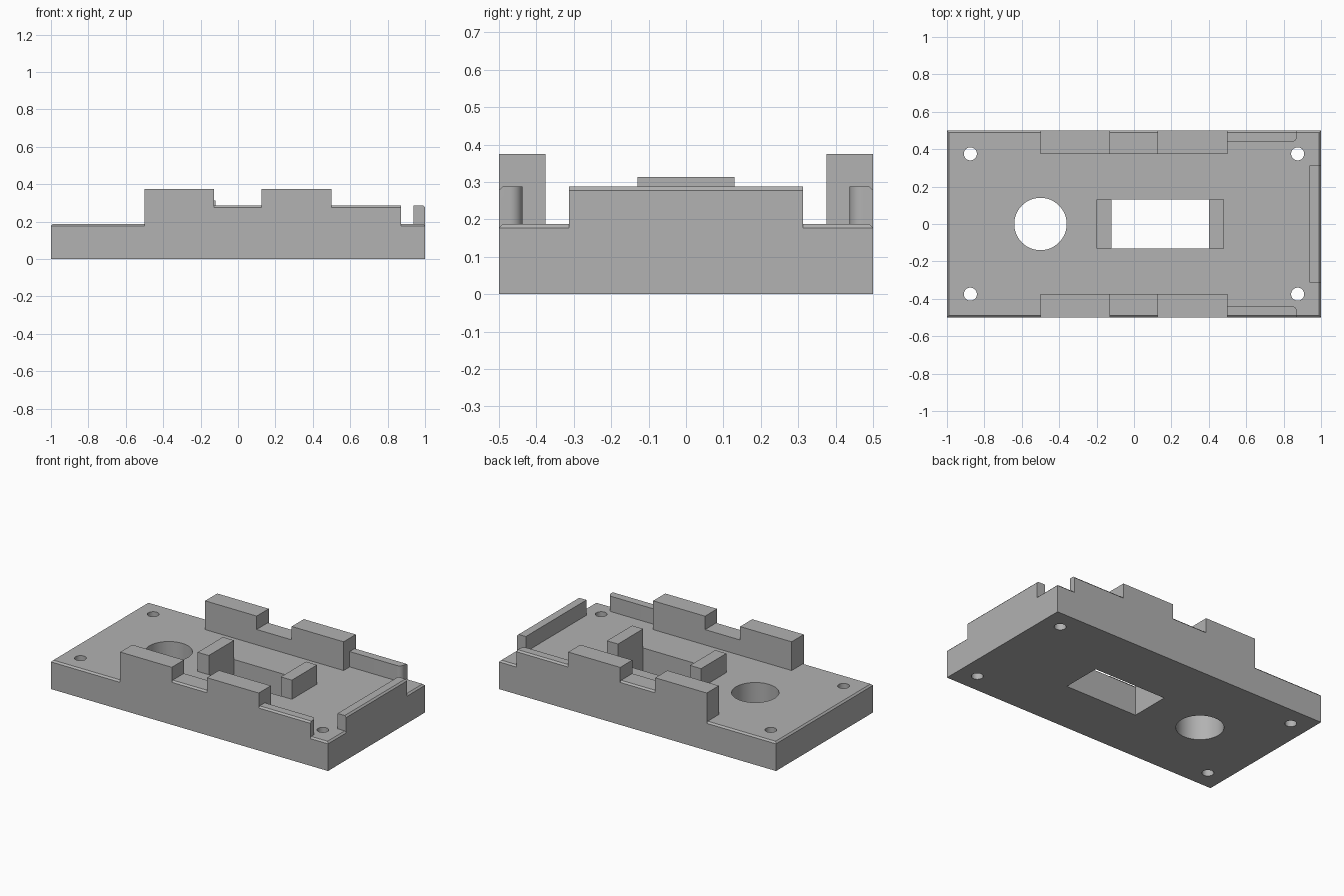
import bpy, bmesh, math

if "Cube" in bpy.data.objects:
    bpy.data.objects.remove(bpy.data.objects["Cube"])

TOP, CH = 0.1875, 0.0105          # plate height, chamfer size
SILL, BLOCK, PEG = 0.2875, 0.375, 0.3125

gray = bpy.data.materials.new("plain gray")
gray.diffuse_color = (0.445, 0.445, 0.445, 1)
gray.use_nodes = True
gray.node_tree.nodes["Principled BSDF"].inputs["Base Color"].default_value = gray.diffuse_color


def prism(name, outline, z0, z1, chamfer=None):
    """Extrude a plan outline; chamfer(v) picks the top edges to cut."""
    bm = bmesh.new()
    face = bm.faces.new([bm.verts.new((x, y, z0)) for x, y in outline])
    up = bmesh.ops.extrude_face_region(bm, geom=[face])["geom"]
    bmesh.ops.translate(bm, vec=(0, 0, z1 - z0),
                        verts=[g for g in up if isinstance(g, bmesh.types.BMVert)])
    if chamfer:
        edges = [e for e in bm.edges
                 if all(v.co.z > z1 - 1e-4 and chamfer(v.co) for v in e.verts)]
        bmesh.ops.bevel(bm, geom=edges, offset=CH, segments=1, affect='EDGES')
    bmesh.ops.recalc_face_normals(bm, faces=bm.faces)
    me = bpy.data.meshes.new(name)
    bm.to_mesh(me)
    bm.free()
    me.materials.append(gray)
    ob = bpy.data.objects.new(name, me)
    bpy.context.collection.objects.link(ob)
    return ob


def rect(x0, x1, y0, y1):
    return [(x0, y0), (x1, y0), (x1, y1), (x0, y1)]


def circle(x, y, r, n):
    return [(x + r * math.cos(2 * math.pi * i / n),
             y + r * math.sin(2 * math.pi * i / n)) for i in range(n)]


def apply_modifier(ob, mod):
    bpy.context.view_layer.objects.active = ob
    bpy.ops.object.modifier_apply(modifier=mod.name)


def mirror_y(ob):
    mod = ob.modifiers.new("mirror", 'MIRROR')
    mod.use_axis = (False, True, False)
    mod.use_mirror_merge = False
    apply_modifier(ob, mod)


def outer_y(co):
    return co.y > 0.499


# Base plate with chamfered rim
plate = prism("base_plate", rect(-1, 1, -0.5, 0.5), 0, TOP, lambda co: True)

# Screw holes, round opening and rectangular window
holes = [circle(sx * 0.875, sy * 0.375, 0.035, 32) for sx in (-1, 1) for sy in (-1, 1)]
holes += [circle(-0.5, 0, 0.14, 64), rect(-0.12, 0.4, -0.13, 0.13)]
for outline in holes:
    cutter = prism("hole_cutter", outline, -0.1, 0.4)
    cutter.hide_render = True
    mod = plate.modifiers.new("hole", 'BOOLEAN')
    mod.operation, mod.solver, mod.object = 'DIFFERENCE', 'EXACT', cutter
    apply_modifier(plate, mod)
    bpy.data.objects.remove(cutter)

# Tall side blocks, with a lower sill between them
z_wall = TOP - CH
mirror_y(prism("left_side_blocks", rect(-0.5, -0.128, 0.375, 0.5), z_wall, BLOCK))
mirror_y(prism("right_side_blocks", rect(0.125, 0.5, 0.375, 0.5), z_wall, BLOCK))
mirror_y(prism("middle_sills", rect(-0.128, 0.125, 0.375, 0.5), z_wall, SILL, outer_y))

# Thin side walls with a rounded inner corner
R = 0.033
corner = [(0.872 - R + R * math.cos(a), 0.4375 + R + R * math.sin(a))
          for a in (-math.pi / 2 * i / 8 for i in range(9))]
mirror_y(prism("thin_side_walls", [(0.5, 0.5), (0.872, 0.5)] + corner + [(0.5, 0.4375)],
               z_wall, SILL, outer_y))

# End wall
prism("end_wall", rect(0.9375, 1, -0.3125, 0.3125), z_wall, SILL, lambda co: co.x > 0.999)

# Pegs at both ends of the window
prism("left_peg", rect(-0.2, -0.12, -0.13, 0.13), TOP, PEG)
prism("right_peg", rect(0.4, 0.48, -0.13, 0.13), TOP, PEG)

# Smooth only the curved surfaces
for ob in bpy.context.scene.objects:
    ob.select_set(True)
bpy.ops.object.shade_smooth_by_angle(angle=math.radians(30))
